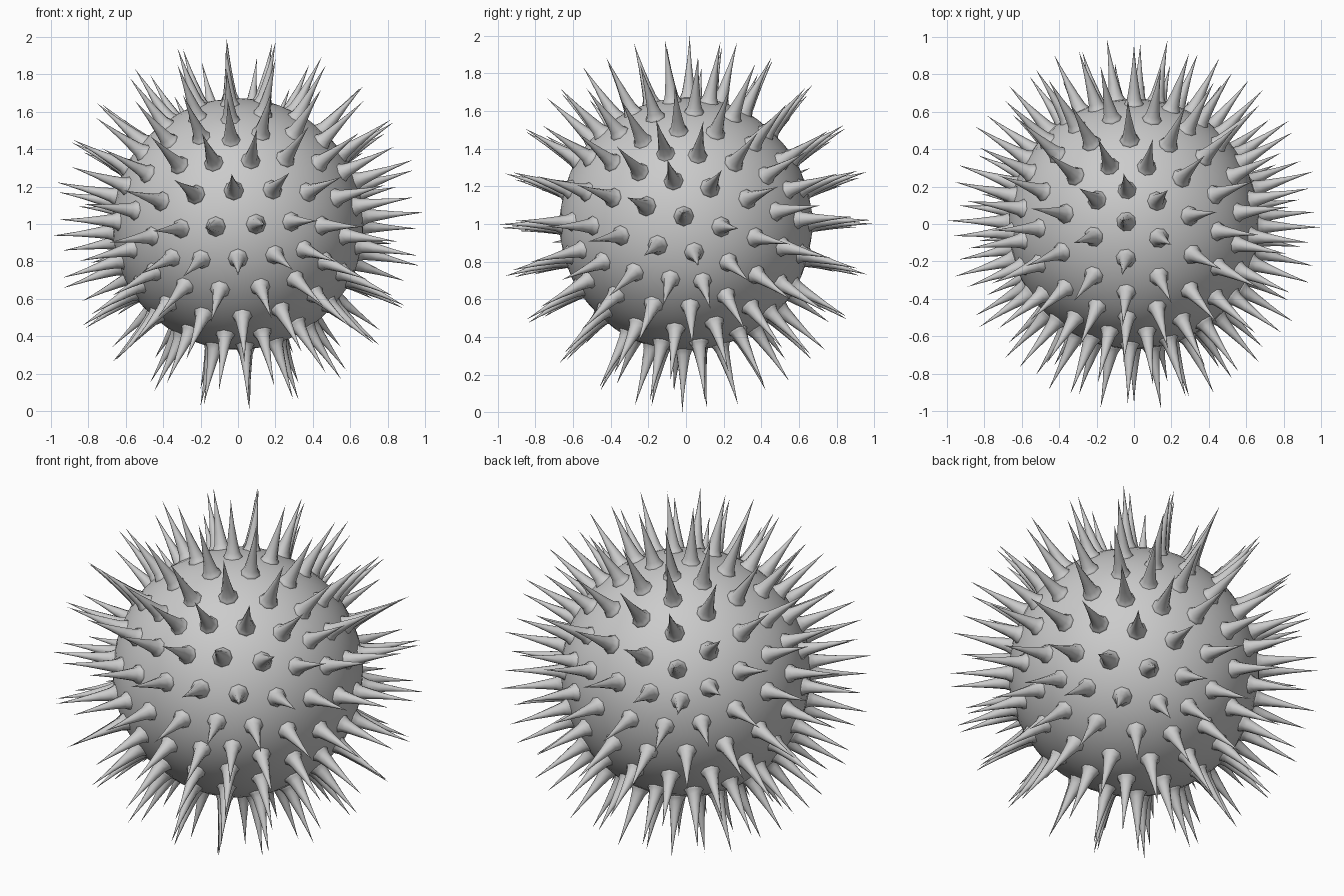
import bpy, bmesh, math
from mathutils import Vector, Matrix

cube = bpy.data.objects.get("Cube")
if cube:
    bpy.data.objects.remove(cube, do_unlink=True)

BODY_RADIUS = 0.685
SIDES = 8
CENTRE = Vector((0, 0, 1))
# Spike outline: distance from the ball centre, thickness
PROFILE = [(0.65, 0.066), (0.676, 0.047), (0.70, 0.037), (0.76, 0.027),
           (0.86, 0.013), (0.94, 0.005)]
TIP = 1.0

grey = bpy.data.materials.new("plain grey")
grey.use_nodes = True
colour = (0.6, 0.6, 0.6, 1)
grey.diffuse_color = colour
grey.node_tree.nodes["Principled BSDF"].inputs["Base Color"].default_value = colour


def make_object(name, bm):
    bmesh.ops.recalc_face_normals(bm, faces=bm.faces[:])
    for face in bm.faces:
        face.smooth = True
    mesh = bpy.data.meshes.new(name)
    bm.to_mesh(mesh)
    bm.free()
    mesh.materials.append(grey)
    obj = bpy.data.objects.new(name, mesh)
    obj.location = CENTRE
    bpy.context.collection.objects.link(obj)
    return obj


def edge_frame(a, b):
    """Axes of the ball taken from one long edge between two corners."""
    a, b = a.normalized(), b.normalized()
    middle, along = (a + b).normalized(), (b - a).normalized()
    return Matrix((middle.cross(along), middle, along)).transposed()


# Ball, turned so that its corners sit at the chosen tilt
ball = bmesh.new()
bmesh.ops.create_icosphere(ball, subdivisions=3, radius=BODY_RADIUS)
corners = [v.co.copy() for v in ball.verts if len(v.link_edges) == 5]
first = corners[0]
second = min(corners[1:], key=lambda c: (c - first).length)
tilt = (edge_frame(Vector((-0.055, 0.27, 0.96)), Vector((-0.055, -0.74, 0.67)))
        @ edge_frame(first, second).transposed())
bmesh.ops.transform(ball, matrix=tilt.to_4x4(), verts=ball.verts[:])
directions = [v.co.normalized() for v in ball.verts]
body = make_object("round_body", ball)
body.modifiers.new("rounding", "SUBSURF").levels = 1
body.modifiers["rounding"].render_levels = 1

# One flared, pointed spike on every point of the ball
spikes = bmesh.new()
for direction in directions:
    turn = direction.to_track_quat('Z', 'Y')
    rings = []
    for height, radius in PROFILE:
        ring = []
        for i in range(SIDES):
            angle = math.tau * i / SIDES
            point = Vector((radius * math.cos(angle), radius * math.sin(angle), height))
            ring.append(spikes.verts.new(turn @ point))
        rings.append(ring)
    tip = spikes.verts.new(direction * TIP)
    for i in range(SIDES):
        j = (i + 1) % SIDES
        for low, high in zip(rings, rings[1:]):
            spikes.faces.new((low[i], low[j], high[j], high[i]))
        spikes.faces.new((rings[-1][i], rings[-1][j], tip))
    spikes.faces.new(rings[0][::-1])
make_object("spikes", spikes)
